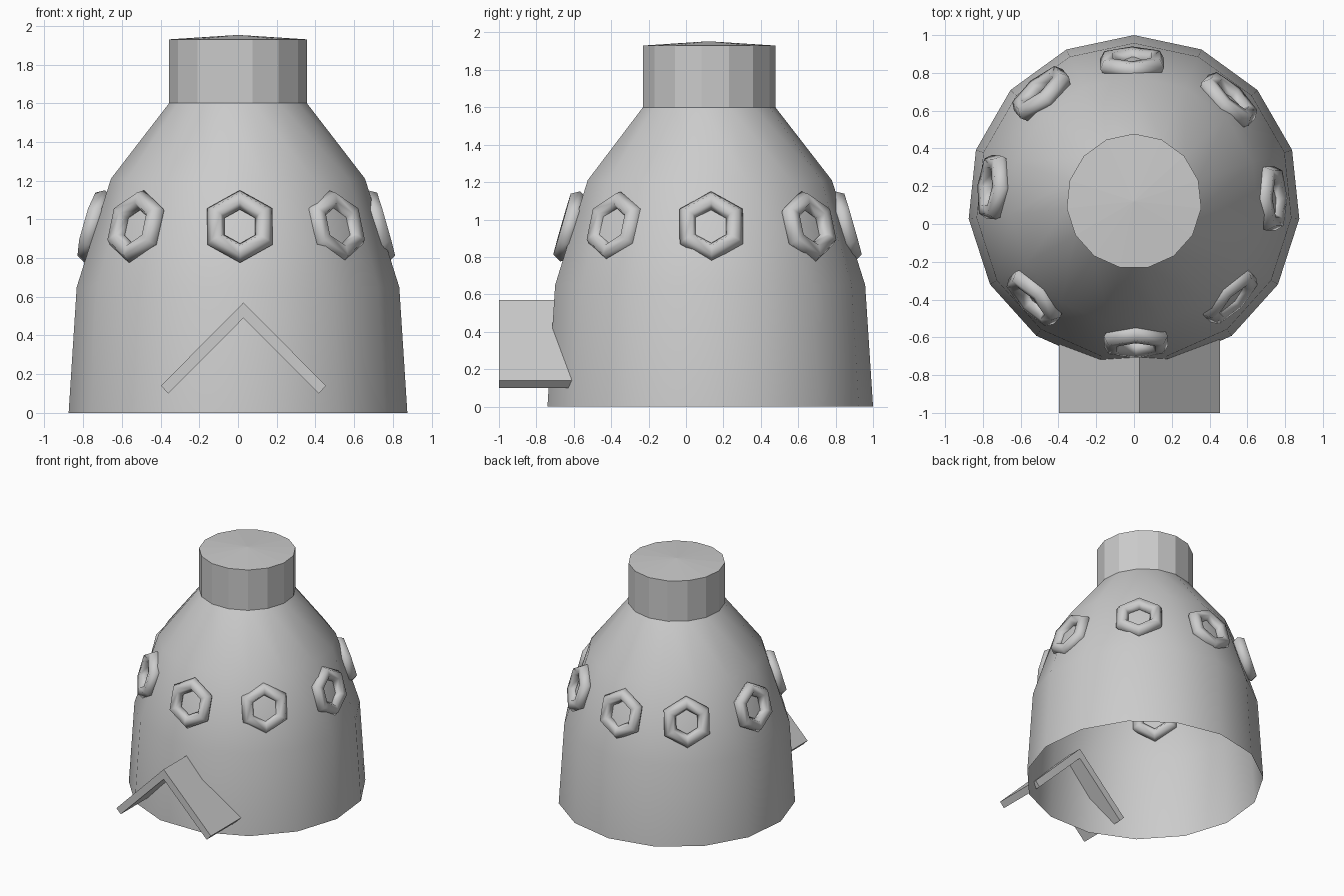
import bpy, bmesh, math
from mathutils import Vector, Matrix

if "Cube" in bpy.data.objects:
    bpy.data.objects.remove(bpy.data.objects["Cube"])

SIDES = 15
CY = 0.12  # axis of the body


def make_object(name, bm, smooth):
    bmesh.ops.recalc_face_normals(bm, faces=bm.faces)
    for f in bm.faces:
        f.smooth = smooth
    mesh = bpy.data.meshes.new(name)
    bm.to_mesh(mesh)
    bm.free()
    obj = bpy.data.objects.new(name, mesh)
    bpy.context.collection.objects.link(obj)
    return obj


def lathe(name, profile, smooth, apex=None):
    """Open shell of stacked rings, optionally closed by a shallow cone."""
    bm = bmesh.new()
    rings = []
    for r, z in profile:
        rings.append([bm.verts.new((r * math.sin(2 * math.pi * i / SIDES),
                                    CY + r * math.cos(2 * math.pi * i / SIDES), z))
                      for i in range(SIDES)])
    for a, b in zip(rings, rings[1:]):
        for i in range(SIDES):
            j = (i + 1) % SIDES
            bm.faces.new((a[i], a[j], b[j], b[i]))
    if apex:
        tip = bm.verts.new((0, CY, apex))
        for i in range(SIDES):
            bm.faces.new((rings[-1][i], rings[-1][(i + 1) % SIDES], tip))
    return make_object(name, bm, smooth)


def torus(name, location, normal, major, minor, n=6, m=6):
    """Hexagonal ring with one corner pointing up, facing along normal."""
    side = Vector((0, 0, 1)).cross(normal).normalized()
    up = normal.cross(side)
    bm = bmesh.new()
    grid = []
    for i in range(n):
        a = 2 * math.pi * i / n
        d = side * math.sin(a) + up * math.cos(a)
        grid.append([bm.verts.new(location
                                  + d * (major + minor * math.cos(2 * math.pi * k / m))
                                  + normal * minor * math.sin(2 * math.pi * k / m))
                     for k in range(m)])
    for i in range(n):
        for k in range(m):
            p, q = grid[i], grid[(i + 1) % n]
            bm.faces.new((p[k], q[k], q[(k + 1) % m], p[(k + 1) % m]))
    return make_object(name, bm, True)


# Bell-shaped body, open underneath, and the faceted neck with its cap
lathe("body", [(0.88, 0), (0.838, 0.65), (0.66, 1.21), (0.358, 1.6)], True)
lathe("neck", [(0.358, 1.6), (0.358, 1.93)], False, apex=1.953)

# Eight ring windows leaning with the wall
centres = [(0.01, -0.62), (0.505, -0.38), (0.722, 0.135), (0.5, 0.655),
           (-0.01, 0.85), (-0.49, 0.69), (-0.74, 0.195), (-0.525, -0.39)]
lean = math.radians(16)
for i, (x, y) in enumerate(centres):
    out = Vector((x, y - CY, 0)).normalized()
    normal = out * math.cos(lean) + Vector((0, 0, math.sin(lean)))
    torus(f"window_ring_{i + 1}", Vector((x, y, 0.963)), normal, 0.143, 0.052)

# Chevron awning over the front, reaching just through the wall
outline = [(0.028, 0.57), (0.455, 0.14), (0.417, 0.10),
           (0.028, 0.49), (-0.36, 0.10), (-0.398, 0.14)]
bm = bmesh.new()
front = [bm.verts.new((x, -1.0, z)) for x, z in outline]
back = [bm.verts.new((x, -0.59, z)) for x, z in outline]
for i in range(6):
    j = (i + 1) % 6
    bm.faces.new((front[i], front[j], back[j], back[i]))
for v in (front, back):
    bm.faces.new((v[0], v[1], v[2], v[3]))
    bm.faces.new((v[0], v[3], v[4], v[5]))
make_object("awning", bm, False)
